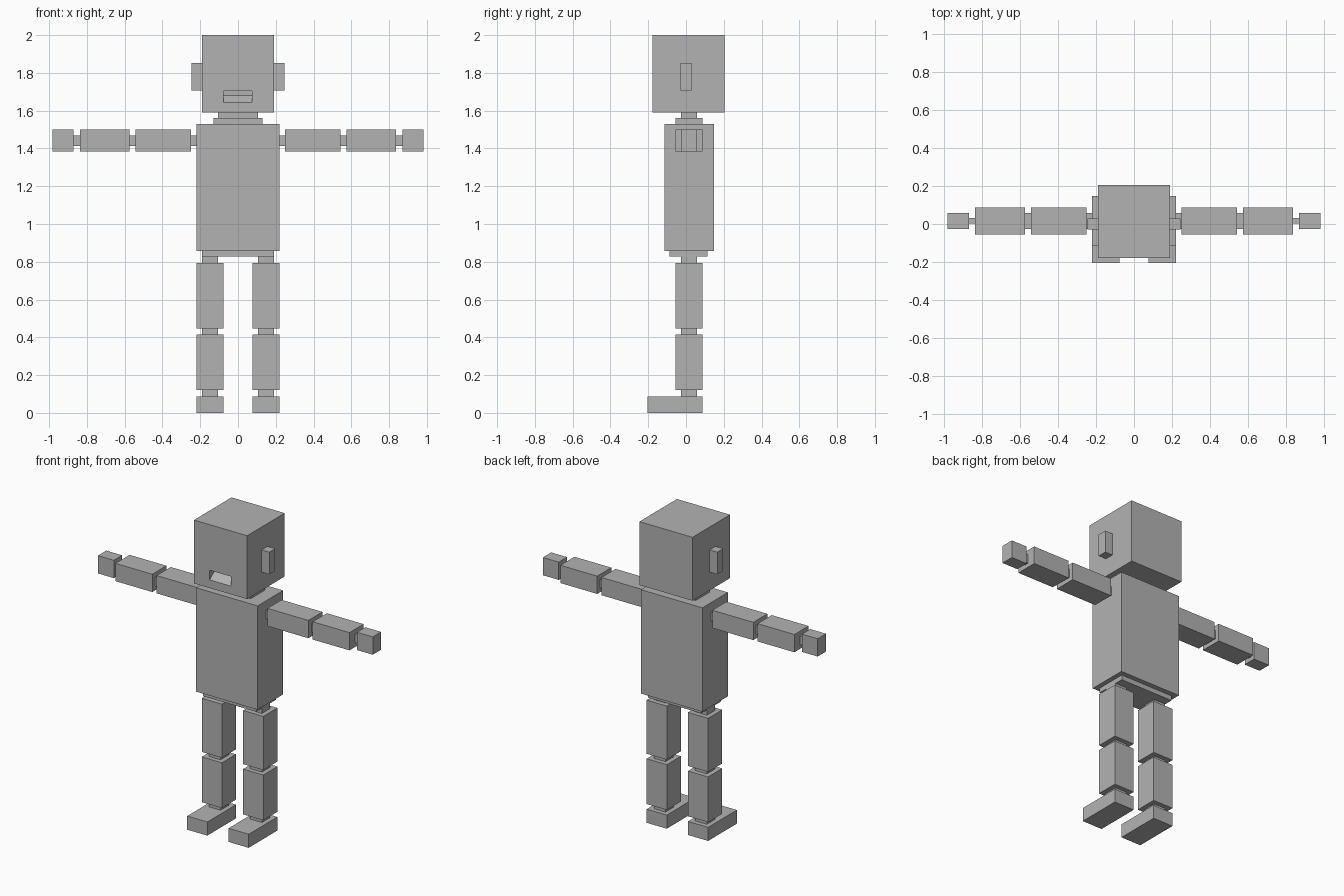
import bpy, bmesh

if "Cube" in bpy.data.objects:
    bpy.data.objects.remove(bpy.data.objects["Cube"])

grey = bpy.data.materials.new("plain grey")
grey.diffuse_color = (0.45, 0.45, 0.45, 1)
grey.use_nodes = True
grey.node_tree.nodes["Principled BSDF"].inputs["Base Color"].default_value = grey.diffuse_color


def box(name, x, y, z):
    """Axis-aligned box from its (min, max) range on each axis."""
    bm = bmesh.new()
    bmesh.ops.create_cube(bm, size=1)
    for v in bm.verts:
        v.co = [r[0] if c < 0 else r[1] for c, r in zip(v.co, (x, y, z))]
    mesh = bpy.data.meshes.new(name)
    bm.to_mesh(mesh)
    bm.free()
    mesh.materials.append(grey)
    ob = bpy.data.objects.new(name, mesh)
    bpy.context.collection.objects.link(ob)
    return ob


def pair(name, x, y, z):
    """The same box on both sides of the body."""
    box("right_" + name, x, y, z)
    box("left_" + name, (-x[1], -x[0]), y, z)


# Depth ranges shared by the limbs and their joints
LIMB_Y = (-0.056, 0.088)
JOINT_Y = (-0.027, 0.058)
ARM_Z = (1.385, 1.50)
PEG_Z = (1.412, 1.469)

# Head with a recessed mouth
head = box("head", (-0.19, 0.19), (-0.178, 0.205), (1.59, 2.0))
cutter = box("mouth_cutter", (-0.078, 0.075), (-0.25, -0.13), (1.643, 1.705))
for v in cutter.data.vertices:      # mouth floor rises towards the back
    if v.co.z < 1.67:
        v.co.z = 1.68 if v.co.y > -0.2 else 1.588
cutter.hide_render = True
cutter.hide_viewport = True
cut = head.modifiers.new("mouth", 'BOOLEAN')
cut.operation = 'DIFFERENCE'
cut.solver = 'EXACT'
cut.object = cutter
pair("ear", (0.19, 0.245), (-0.03, 0.03), (1.708, 1.852))

# Neck, torso and pelvis
box("upper_neck", (-0.105, 0.105), JOINT_Y, (1.56, 1.59))
box("lower_neck", (-0.13, 0.13), LIMB_Y, (1.53, 1.56))
box("torso", (-0.22, 0.22), (-0.114, 0.147), (0.858, 1.53))
box("pelvis", (-0.19, 0.19), (-0.087, 0.115), (0.827, 0.858))

# Arms, from shoulder to hand
pair("shoulder", (0.22, 0.25), JOINT_Y, PEG_Z)
pair("upper_arm", (0.25, 0.543), LIMB_Y, ARM_Z)
pair("elbow", (0.543, 0.574), JOINT_Y, PEG_Z)
pair("forearm", (0.574, 0.837), LIMB_Y, ARM_Z)
pair("wrist", (0.837, 0.87), (0.002, 0.032), PEG_Z)
pair("hand", (0.87, 0.983), JOINT_Y, ARM_Z)

# Legs, from hip to foot
LEG_X, PEG_X = (0.076, 0.22), (0.106, 0.19)
pair("hip", PEG_X, JOINT_Y, (0.793, 0.827))
pair("thigh", LEG_X, LIMB_Y, (0.446, 0.793))
pair("knee", PEG_X, JOINT_Y, (0.414, 0.446))
pair("shin", LEG_X, LIMB_Y, (0.121, 0.414))
pair("ankle", PEG_X, JOINT_Y, (0.088, 0.121))
pair("foot", LEG_X, (-0.205, 0.088), (0, 0.088))
